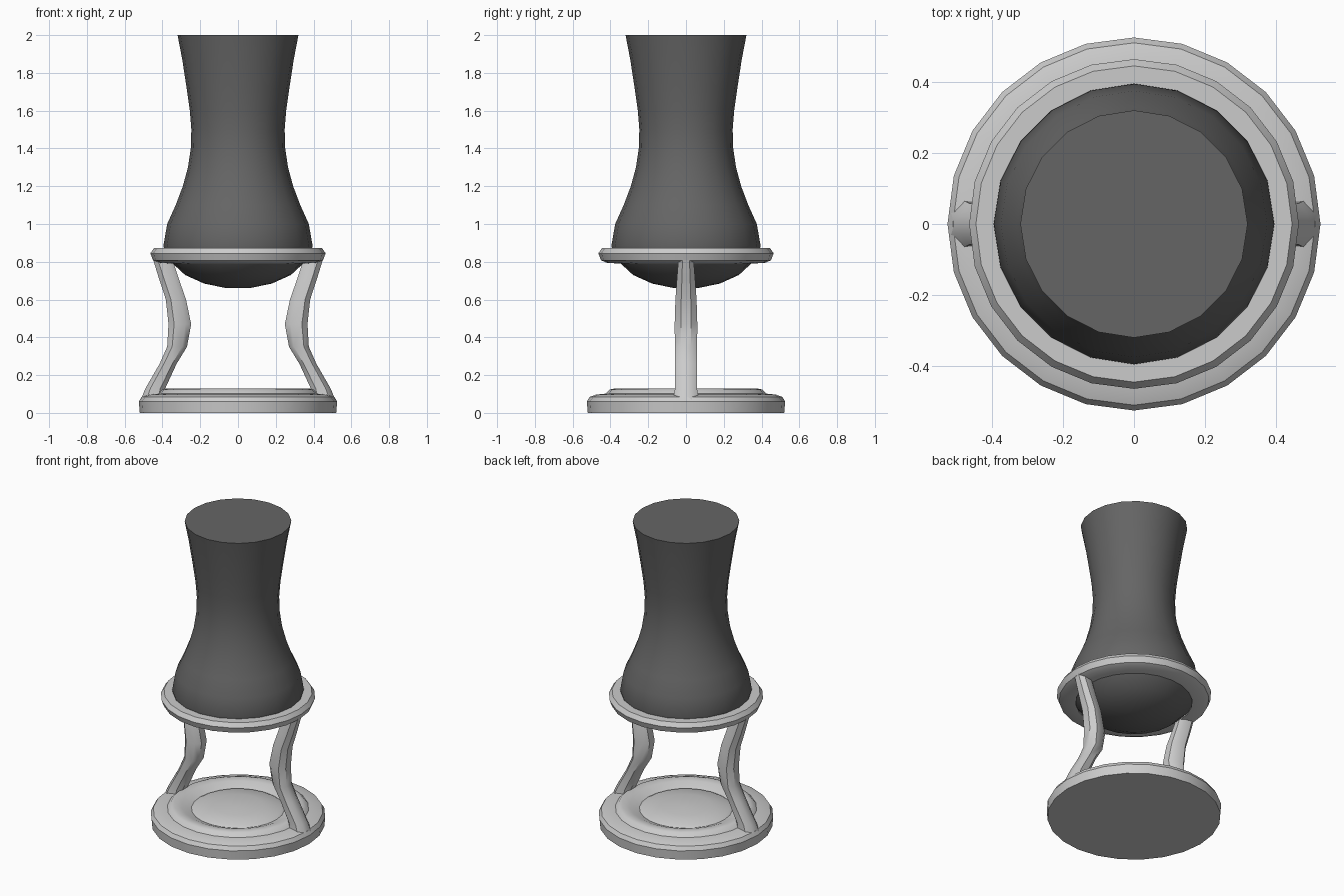
import bpy, bmesh
from math import cos, sin, pi

if "Cube" in bpy.data.objects:
    bpy.data.objects.remove(bpy.data.objects["Cube"])


def finish(name, bm, angle=35, mat=None):
    bmesh.ops.remove_doubles(bm, verts=bm.verts[:], dist=1e-5)
    bmesh.ops.recalc_face_normals(bm, faces=bm.faces[:])
    mesh = bpy.data.meshes.new(name)
    bm.to_mesh(mesh)
    bm.free()
    obj = bpy.data.objects.new(name, mesh)
    bpy.context.collection.objects.link(obj)
    if mat:
        mesh.materials.append(mat)
    bpy.ops.object.select_all(action='DESELECT')
    obj.select_set(True)
    bpy.context.view_layer.objects.active = obj
    bpy.ops.object.shade_smooth_by_angle(angle=angle * pi / 180)
    return obj


def skin(bm, loops, closed=False):
    """Bridge successive loops of verts with quads."""
    n = len(loops[0])
    pairs = list(zip(loops, loops[1:]))
    if closed:
        pairs.append((loops[-1], loops[0]))
    for a, b in pairs:
        for i in range(n):
            j = (i + 1) % n
            bm.faces.new((a[i], a[j], b[j], b[i]))


def lathe(name, profile, sides, closed=False, mat=None, angle=35):
    """Revolve (radius, z) points around the z axis; open ends are capped."""
    bm = bmesh.new()
    loops = [[bm.verts.new((r * cos(2 * pi * i / sides), r * sin(2 * pi * i / sides), z))
              for i in range(sides)] for r, z in profile]
    skin(bm, loops, closed)
    if not closed:
        bm.faces.new(loops[0])
        bm.faces.new(loops[-1])
    return finish(name, bm, angle, mat)


dark = bpy.data.materials.new("dark_glass")
dark.diffuse_color = (0.13, 0.13, 0.13, 1)
dark.use_nodes = True
dark.node_tree.nodes["Principled BSDF"].inputs["Base Color"].default_value = dark.diffuse_color

# Flared vessel with rounded bottom and flat top
lathe("vessel", [(0.06, 0.66), (0.18, 0.685), (0.28, 0.73), (0.345, 0.79),
                 (0.385, 0.84), (0.395, 0.885), (0.375, 1.0), (0.33, 1.1),
                 (0.292, 1.2), (0.265, 1.3), (0.25, 1.4), (0.247, 1.5),
                 (0.255, 1.6), (0.272, 1.72), (0.295, 1.87), (0.32, 2.0)], 20, mat=dark)

# Holding ring
lathe("holding_ring", [(0.375, 0.872), (0.445, 0.872), (0.464, 0.845),
                       (0.45, 0.808), (0.42, 0.795), (0.35, 0.79)], 24, closed=True)

# Stepped base with a raised ridge around a shallow dish
lathe("base", [(0.52, 0.0), (0.525, 0.06), (0.51, 0.085), (0.475, 0.097),
               (0.425, 0.102), (0.405, 0.123), (0.38, 0.129), (0.34, 0.122),
               (0.28, 0.097), (0.26, 0.108), (0.15, 0.122), (0.05, 0.13)], 24)

# Bent legs: z, inner x, outer x, half depth
stations = [(0.07, 0.395, 0.515, 0.068), (0.13, 0.385, 0.49, 0.058),
            (0.26, 0.325, 0.415, 0.058), (0.35, 0.27, 0.375, 0.059),
            (0.47, 0.248, 0.368, 0.060), (0.60, 0.275, 0.382, 0.056),
            (0.70, 0.31, 0.415, 0.049), (0.82, 0.35, 0.452, 0.040)]
outline = [(-1, -0.45), (-0.5, -0.9), (0.5, -1), (1, -0.45),
           (1, 0.45), (0.5, 1), (-0.5, 0.9), (-1, 0.45)]
for side, name in ((-1, "left_leg"), (1, "right_leg")):
    bm = bmesh.new()
    loops = [[bm.verts.new((side * ((a + b) / 2 + u * (b - a) / 2), v * d, z))
              for u, v in outline] for z, a, b, d in stations]
    skin(bm, loops)
    bm.faces.new(loops[0])
    bm.faces.new(loops[-1])
    finish(name, bm, 40)
